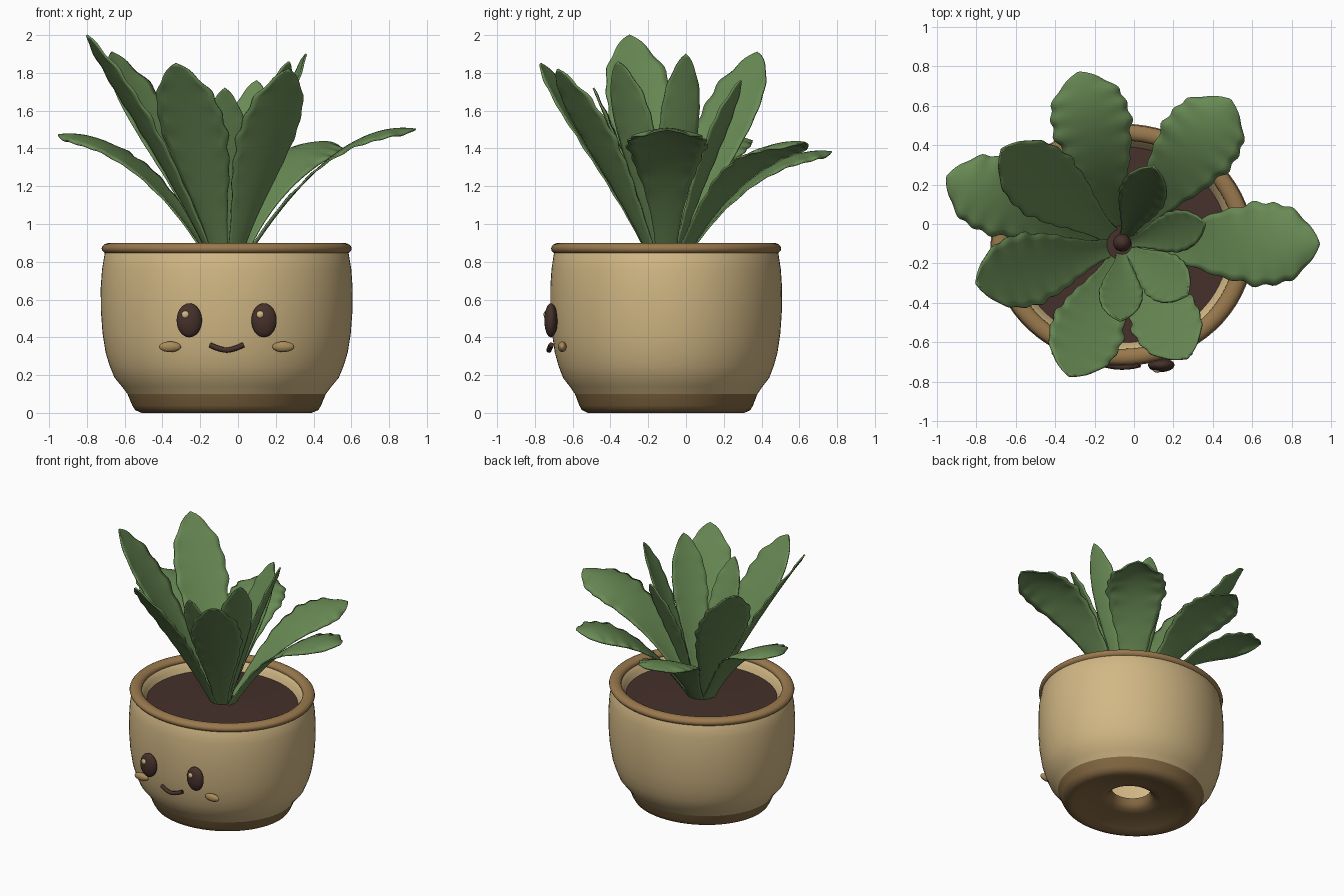
import bpy, bmesh, math
from mathutils import Vector

if "Cube" in bpy.data.objects:
    bpy.data.objects.remove(bpy.data.objects["Cube"])

CX, CY = -0.06, -0.105        # pot axis
OVAL = 0.92                   # pot depth relative to its width


def material(name, rgb):
    m = bpy.data.materials.new(name)
    m.use_nodes = True
    m.diffuse_color = (*rgb, 1)
    m.node_tree.nodes["Principled BSDF"].inputs["Base Color"].default_value = (*rgb, 1)
    return m


CLAY = material("pale clay", (0.64, 0.475, 0.232))
RIM = material("brown clay", (0.32, 0.19, 0.075))
BASE = material("deep brown clay", (0.23, 0.14, 0.055))
SOIL = material("dark brown", (0.06, 0.03, 0.024))
LEAF = material("leaf green", (0.14, 0.255, 0.09))
BLUSH = material("cheek ochre", (0.39, 0.255, 0.1))


def finish(name, bm, mat, angle=50):
    me = bpy.data.meshes.new(name)
    bm.to_mesh(me)
    bm.free()
    ob = bpy.data.objects.new(name, me)
    bpy.context.collection.objects.link(ob)
    me.materials.append(mat)
    bpy.ops.object.select_all(action="DESELECT")
    ob.select_set(True)
    bpy.context.view_layer.objects.active = ob
    bpy.ops.object.shade_smooth_by_angle(angle=math.radians(angle))
    return ob


def lathe(name, profile, mat, seg=72):
    bm = bmesh.new()
    rings = []
    for r, z in profile:
        ring = []
        for j in range(seg):
            a = 2 * math.pi * j / seg
            ring.append(bm.verts.new((CX + r * math.cos(a), CY + OVAL * r * math.sin(a), z)))
        rings.append(ring)
    for a, b in zip(rings, rings[1:]):
        for j in range(seg):
            k = (j + 1) % seg
            bm.faces.new((a[j], a[k], b[k], b[j]))
    bmesh.ops.remove_doubles(bm, verts=bm.verts, dist=1e-5)
    return finish(name, bm, mat)


def ellipsoid(name, center, radii, mat):
    bm = bmesh.new()
    bmesh.ops.create_uvsphere(bm, u_segments=28, v_segments=16, radius=1)
    bmesh.ops.scale(bm, vec=radii, verts=bm.verts)
    bmesh.ops.translate(bm, vec=center, verts=bm.verts)
    return finish(name, bm, mat)


# Pot: drained base, hollow body with a turned-in lip, rolled rim
lathe("pot_base", [(0.14, 0.13), (0.145, 0.09), (0.17, 0.06), (0.22, 0.05), (0.3, 0.04),
                   (0.38, 0.015), (0.42, 0.002), (0.45, 0.0), (0.485, 0.015), (0.5, 0.04),
                   (0.525, 0.1)], BASE)
lathe("pot_body", [(0.525, 0.1), (0.555, 0.14), (0.593, 0.185), (0.62, 0.25), (0.641, 0.32),
                   (0.657, 0.42), (0.666, 0.54), (0.667, 0.66), (0.66, 0.76), (0.645, 0.85),
                   (0.62, 0.89), (0.59, 0.88), (0.555, 0.83), (0.525, 0.76)], CLAY)
lathe("pot_rim", [(0.618 + 0.044 * math.cos(a), 0.87 + 0.03 * math.sin(a))
                  for a in [2 * math.pi * i / 16 for i in range(17)]], RIM)
lathe("soil", [(0.54, 0.8), (0.4, 0.803), (0.2, 0.81), (0, 0.82)], SOIL)
ellipsoid("stem_bud", (CX, CY + 0.01, 0.87), (0.045, 0.045, 0.06), SOIL)

# Face
for label, s in (("right", -1), ("left", 1)):
    ellipsoid(label + "_eye", (CX + s * 0.198, -0.715, 0.49), (0.067, 0.035, 0.09), SOIL)
    ellipsoid(label + "_eye_glint", (CX + s * 0.198 - 0.02, -0.742, 0.52), (0.02, 0.012, 0.02), CLAY)
    ellipsoid(label + "_cheek", (CX + s * 0.3, -0.655, 0.35), (0.058, 0.022, 0.028), BLUSH)

smile = bpy.data.curves.new("mouth", "CURVE")
smile.dimensions = "3D"
smile.bevel_depth = 0.014
smile.use_fill_caps = True
smile.materials.append(SOIL)
line = smile.splines.new("POLY")
line.points.add(12)
for i, p in enumerate(line.points):
    u = i / 6 - 1
    p.co = (CX + 0.088 * u, -0.725 + 0.012 * u * u, 0.332 + 0.028 * abs(u) ** 1.6, 1)
bpy.context.collection.objects.link(bpy.data.objects.new("mouth", smile))


# Leaves
def leaf_width(t):
    u = min(t / 0.68, 1)
    w = 0.26 + 0.74 * u * u * (3 - 2 * u)
    if t > 0.68:
        w *= max(1 - ((t - 0.68) / 0.32) ** 2.1, 0.002) ** 0.75
    return w


def leaf(name, tip, half, bend, root, wave, cup, droop, rows=56, cols=10):
    tip = Vector(tip)
    out = Vector((tip.x - CX, tip.y - CY, 0)).normalized()
    base = Vector((CX, CY, 0.79)) + out * root
    reach = tip - base
    ctrl = base + Vector((reach.x * bend[0], reach.y * bend[0], reach.z * bend[1]))
    side = Vector((0, 0, 1)).cross(out)
    bm = bmesh.new()
    grid = []
    for i in range(rows + 1):
        t = i / rows
        p = base * (1 - t) ** 2 + ctrl * 2 * t * (1 - t) + tip * t * t
        tangent = ((ctrl - base) * (1 - t) + (tip - ctrl) * t).normalized()
        up = tangent.cross(side)
        ripple = (0.7 * math.sin(t * 54) + 0.4 * math.sin(t * 31 + 1)) * min(1, t * 1.6)
        w = half * leaf_width(t) * (1 + wave * ripple)
        row = []
        for j in range(cols + 1):
            s = 2 * j / cols - 1
            # channelled near the root, edges falling away towards the tip
            lift = (cup - droop * t) * w * s * s + 0.03 * half * ripple * s * s * abs(s)
            row.append(bm.verts.new(p + side * (w * s) + up * lift))
        grid.append(row)
    for a, b in zip(grid, grid[1:]):
        for j in range(cols):
            bm.faces.new((a[j], b[j], b[j + 1], a[j + 1]))
    ob = finish(name, bm, LEAF, 60)
    mod = ob.modifiers.new("thickness", "SOLIDIFY")
    mod.thickness = 0.01
    mod.offset = 0


# Each habit: control point along and up, root distance from the axis, edge wave, cup, droop
ARCHED = ((0.53, 1.09), 0.085, 0.06, 0.2, 0.5)
STEEP = ((0.46, 0.54), 0.07, 0.05, 0.22, 0.2)
UPRIGHT = ((0.45, 0.52), 0.045, 0.03, 0.22, 0.15)
for name, tip, half, habit in (
        ("left_arched_leaf", (0.94, -0.1, 1.5), 0.21, ARCHED),
        ("back_left_arched_leaf", (0.49, 0.63, 1.43), 0.205, ARCHED),
        ("back_arched_leaf", (-0.28, 0.77, 1.38), 0.2, ARCHED),
        ("right_arched_leaf", (-0.95, 0.24, 1.47), 0.195, ARCHED),
        ("back_right_tall_leaf", (-0.67, 0.38, 1.91), 0.185, STEEP),
        ("right_tall_leaf", (-0.8, -0.3, 2.0), 0.185, STEEP),
        ("front_right_tall_leaf", (-0.33, -0.77, 1.85), 0.185, STEEP),
        ("front_left_tall_leaf", (0.27, -0.68, 1.82), 0.175, STEEP),
        ("left_inner_leaf", (0.36, 0.0, 1.9), 0.105, UPRIGHT),
        ("back_inner_leaf", (0.1, 0.29, 1.76), 0.12, UPRIGHT),
        ("front_left_inner_leaf", (0.27, -0.36, 1.86), 0.125, UPRIGHT),
        ("front_inner_leaf", (-0.07, -0.49, 1.72), 0.11, UPRIGHT)):
    leaf(name, tip, half, *habit)
